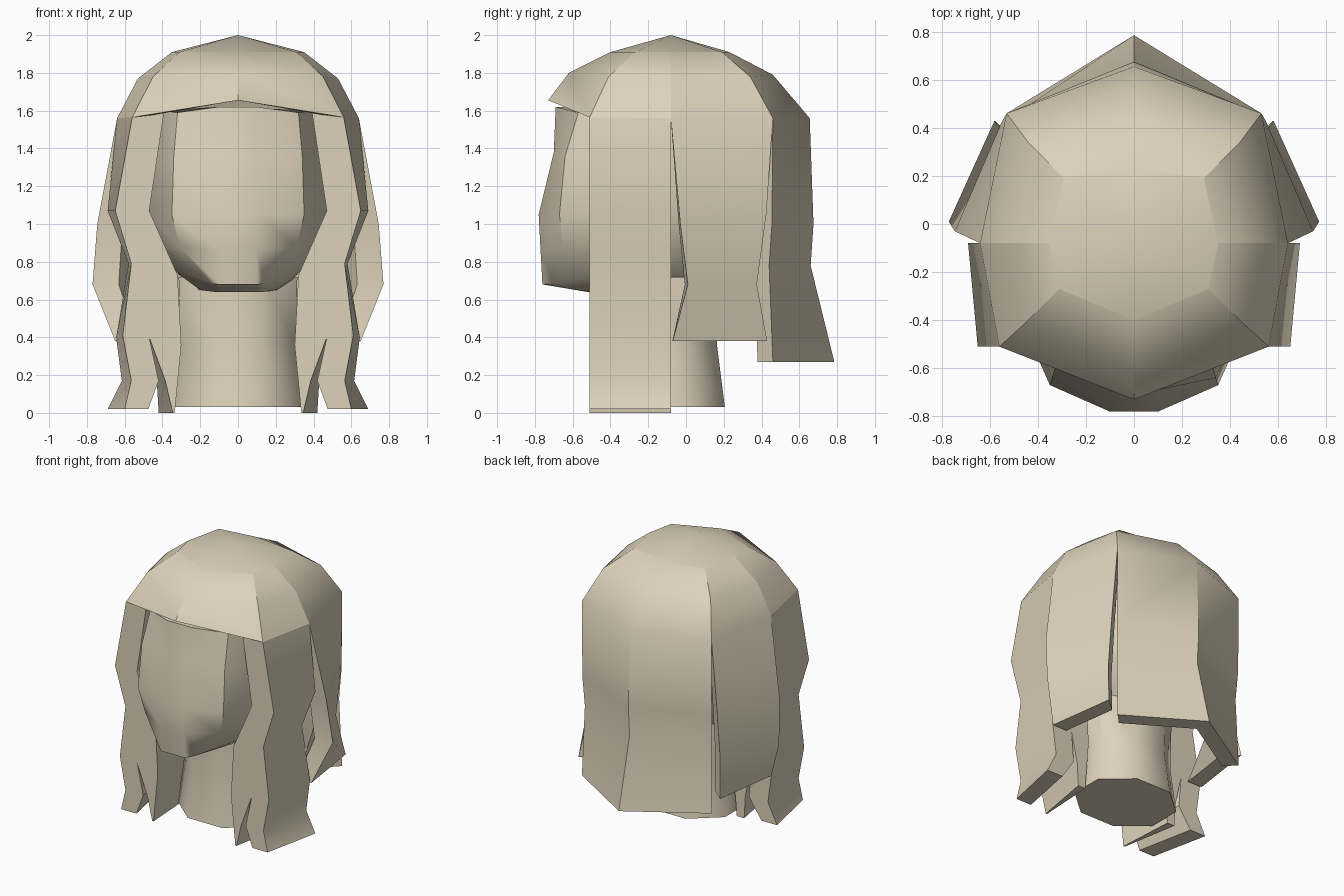
import bpy, bmesh, math

mat = bpy.data.materials.new("warm_beige")
mat.diffuse_color = (0.72, 0.64, 0.49, 1)


def loft(name, rings, tip_start=None, angle=40):
    """Skin equal-length closed rings; ends are flat caps, or a tip point at the start."""
    bm = bmesh.new()
    vs = [[bm.verts.new(p) for p in r] for r in rings]
    n = len(rings[0])
    for a, b in zip(vs, vs[1:]):
        for i in range(n):
            j = (i + 1) % n
            bm.faces.new((a[i], a[j], b[j], b[i]))
    if tip_start:
        t = bm.verts.new(tip_start)
        for i in range(n):
            bm.faces.new((vs[0][i], vs[0][(i + 1) % n], t))
    else:
        bm.faces.new(vs[0])
    bm.faces.new(vs[-1])
    bmesh.ops.recalc_face_normals(bm, faces=bm.faces)
    me = bpy.data.meshes.new(name)
    bm.to_mesh(me)
    bm.free()
    me.materials.append(mat)
    me.shade_smooth()
    me.set_sharp_from_angle(angle=math.radians(angle))
    ob = bpy.data.objects.new(name, me)
    bpy.context.collection.objects.link(ob)
    return ob


def mirrored(half):
    """Close a right-hand half ring by mirroring it over x = 0."""
    return half + [(-x, y, z) for x, y, z in reversed(half) if x > 0]


def panel(name, rows, s=1, k=0.85):
    """Thick hair sheet: each row is closed by a copy shrunk towards the head axis."""
    rings = []
    for row in rows:
        inner = [(x * k, -0.08 + (y + 0.08) * k, z) for x, y, z in reversed(row)]
        rings.append([(s * x, y, z) for x, y, z in row + inner])
    return loft(name, rings)


# head: face, jaw and chin
head = [
    [(0.10, -0.69, 1.62), (0.32, -0.57, 1.59), (0.42, -0.35, 1.60), (0.42, 0.10, 1.60), (0.25, 0.40, 1.60)],
    [(0.10, -0.70, 1.38), (0.34, -0.64, 1.36), (0.45, -0.38, 1.36), (0.45, 0.10, 1.36), (0.25, 0.42, 1.36)],
    [(0.10, -0.78, 1.05), (0.35, -0.67, 1.05), (0.47, -0.40, 1.05), (0.45, 0.10, 1.05), (0.25, 0.40, 1.05)],
    [(0.10, -0.77, 0.86), (0.31, -0.65, 0.88), (0.41, -0.38, 0.88), (0.42, 0.08, 0.88), (0.22, 0.30, 0.88)],
    [(0.10, -0.76, 0.68), (0.14, -0.70, 0.685), (0.32, -0.36, 0.74), (0.32, 0.05, 0.74), (0.20, 0.16, 0.74)],
    [(0.09, -0.52, 0.64), (0.12, -0.50, 0.64), (0.20, -0.32, 0.65), (0.24, 0.00, 0.65), (0.15, 0.12, 0.65)],
]
loft("head", [mirrored(r) for r in head])

# neck: eight-sided column
neck = []
for z, rx, ry in ((0.72, 0.34, 0.28), (0.36, 0.33, 0.275), (0.03, 0.37, 0.32)):
    neck.append([(rx * math.cos(a), -0.09 + ry * math.sin(a), z)
                 for a in (math.tau * (i + 0.5) / 8 for i in range(8))])
loft("neck", neck, angle=50)

# dome rows shared by all hair sheets: front, front corner, side, back corner, back
rows = [
    [(0, -0.40, 1.91), (0.31, -0.27, 1.91), (0.35, -0.08, 1.91), (0.29, 0.19, 1.91), (0, 0.23, 1.91)],
    [(0, -0.62, 1.80), (0.45, -0.41, 1.78), (0.53, -0.08, 1.77), (0.44, 0.34, 1.78), (0, 0.46, 1.79)],
    [(0, -0.73, 1.655), (0.56, -0.51, 1.565), (0.64, -0.08, 1.56), (0.53, 0.46, 1.56), (0, 0.655, 1.56)],
]


def flip(p):
    return (-p[0], p[1], p[2])


loft("crown", [mirrored(rows[0])], (0, -0.08, 2.0))
panel("fringe", [[flip(r[1]), r[0], r[1]] for r in rows], k=0.93)

# back hair: two facets meeting at a centre ridge
back_low = [[(0.53, 0.455, 1.00), (0, 0.675, 1.00)], [(0.52, 0.44, 0.78), (0, 0.66, 0.78)],
            [(0.53, 0.46, 0.27), (0, 0.785, 0.27)]]
panel("back_hair", [[flip(r[0]), r[1], r[0]] for r in [r[3:] for r in rows] + back_low])

# side panels below the dome: front and rear edge per row
side_low = [[(0.745, -0.03, 1.00), (0.55, 0.425, 1.05)], [(0.77, 0.01, 0.68), (0.54, 0.375, 0.68)],
            [(0.65, -0.07, 0.38), (0.58, 0.43, 0.38)]]

# front locks: zigzag outline with two tips, (x, z) at the front and back ends
lock_front = [(0.56, 1.565), (0.65, 1.07), (0.565, 0.79), (0.61, 0.41), (0.565, 0.17), (0.60, 0.02),
              (0.475, 0.02), (0.42, 0.17), (0.47, 0.40), (0.385, 0.17), (0.345, 0.0), (0.335, 0.0),
              (0.30, 0.36), (0.32, 0.73), (0.47, 1.07), (0.39, 1.60)]
lock_back = [(0.64, 1.56), (0.69, 1.07), (0.58, 0.79), (0.645, 0.40), (0.615, 0.17), (0.69, 0.02),
             (0.56, 0.02), (0.46, 0.17), (0.48, 0.40), (0.43, 0.17), (0.42, 0.0), (0.36, 0.0),
             (0.33, 0.36), (0.35, 0.73), (0.50, 1.07), (0.42, 1.60)]

for s, side in ((1, "right"), (-1, "left")):
    panel("temple_hair_" + side, [r[1:3] for r in rows], s)
    panel("side_hair_" + side, [r[2:4] for r in rows] + side_low, s, 0.82)
    loft("front_lock_" + side,
         [[(s * x, -0.51, z) for x, z in lock_front],
          [(s * x, -0.08, z) for x, z in lock_back]], angle=30)
